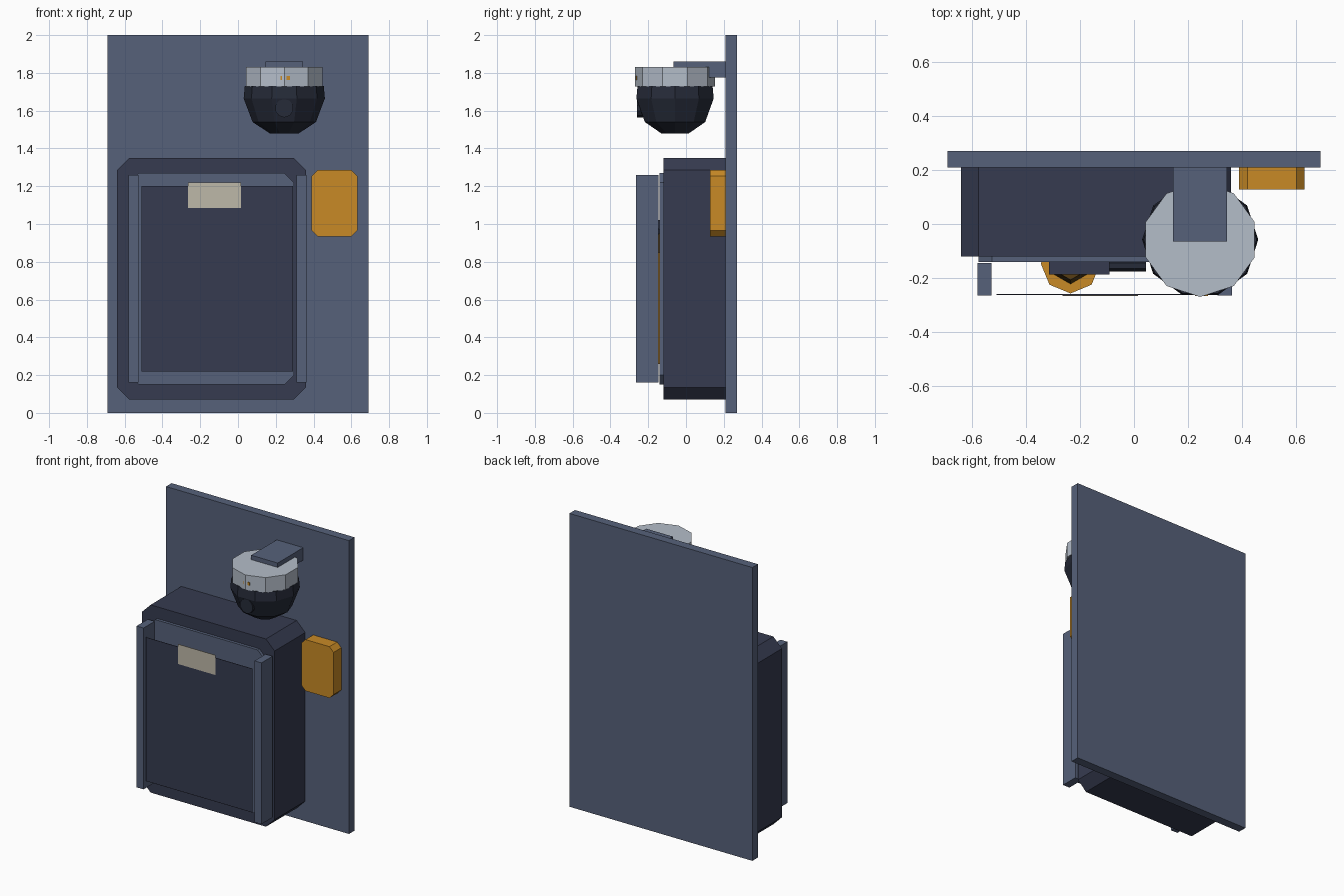
import bpy, bmesh, math
from mathutils import Matrix

cube = bpy.data.objects.get("Cube")
if cube:
    bpy.data.objects.remove(cube, do_unlink=True)


def material(name, hex_code):
    def linear(c):
        return c / 12.92 if c <= 0.04045 else ((c + 0.055) / 1.055) ** 2.4
    colour = [linear(int(hex_code[i:i + 2], 16) / 255) for i in (0, 2, 4)] + [1]
    mat = bpy.data.materials.new(name)
    mat.use_nodes = True
    mat.diffuse_color = colour
    mat.node_tree.nodes["Principled BSDF"].inputs["Base Color"].default_value = colour
    return mat


slate = material("slate blue", "56617a")
navy = material("dark navy", "363b50")
black = material("blue black", "262b39")
silver = material("pale silver", "b4bdc9")
amber = material("amber", "c88a26")
brown = material("dark brown", "573d14")
cream = material("cream", "beb8a8")


def finish(name, bm, mat):
    bmesh.ops.recalc_face_normals(bm, faces=bm.faces)
    mesh = bpy.data.meshes.new(name)
    bm.to_mesh(mesh)
    bm.free()
    mesh.materials.append(mat)
    obj = bpy.data.objects.new(name, mesh)
    bpy.context.collection.objects.link(obj)
    return obj


def block(name, mat, x, y, z, cut=0):
    """Box between limits; cut chamfers the four corners of its front outline."""
    (x0, x1), (y0, y1), (z0, z1) = x, y, z
    if cut:
        outline = [(x0 + cut, z0), (x1 - cut, z0), (x1, z0 + cut), (x1, z1 - cut),
                   (x1 - cut, z1), (x0 + cut, z1), (x0, z1 - cut), (x0, z0 + cut)]
    else:
        outline = [(x0, z0), (x1, z0), (x1, z1), (x0, z1)]
    bm = bmesh.new()
    front, back = [[bm.verts.new((px, d, pz)) for px, pz in outline] for d in (y0, y1)]
    bm.faces.new(front)
    bm.faces.new(back)
    for i in range(len(outline)):
        bm.faces.new((front[i - 1], front[i], back[i], back[i - 1]))
    return finish(name, bm, mat)


def lathe(name, mat, centre, profile, sides, phase=0):
    """Faceted upright solid from (radius, height) pairs; phase 0 puts a corner in front."""
    bm = bmesh.new()
    rings = []
    for r, z in profile:
        angles = [2 * math.pi * (i + phase) / sides for i in range(sides)]
        rings.append([bm.verts.new((centre[0] + r * math.sin(a),
                                    centre[1] - r * math.cos(a), z)) for a in angles])
    bm.faces.new(rings[0])
    bm.faces.new(rings[-1])
    for low, high in zip(rings, rings[1:]):
        for i in range(sides):
            bm.faces.new((low[i - 1], low[i], high[i], high[i - 1]))
    return finish(name, bm, mat)


def rod(name, mat, centre, radius, length, sides, axis):
    bm = bmesh.new()
    turn = Matrix.Rotation(math.pi / 2, 4, axis)
    bmesh.ops.create_cone(bm, cap_ends=True, segments=sides, radius1=radius, radius2=radius,
                          depth=length, matrix=Matrix.Translation(centre) @ turn)
    return finish(name, bm, mat)


# Wall panel and cabinet
block("wall_panel", slate, (-0.69, 0.69), (0.21, 0.27), (0, 2))
block("cabinet_housing", navy, (-0.64, 0.36), (-0.12, 0.21), (0.07, 1.35), 0.065)
block("cabinet_bezel", slate, (-0.576, 0.296), (-0.14, -0.12), (0.15, 1.27), 0.05)
for name, x in (("right_rail", -0.579), ("left_rail", 0.31)):
    block(name, slate, (x, x + 0.052), (-0.265, -0.145), (0.16, 1.26))
block("door_pane", navy, (-0.51, 0.292), (-0.262, -0.259), (0.22, 1.2))
block("door_label", cream, (-0.265, 0.015), (-0.266, -0.262), (1.085, 1.22))

# Bottle stored behind the door
tank = (-0.235, -0.147)
lathe("bottle", amber, tank, [(0.11, 0.26), (0.11, 0.85)], 8)
lathe("bottle_neck", brown, tank, [(0.075, 0.85), (0.06, 0.95)], 6)
block("bottle_valve", navy, (-0.315, -0.09), (-0.187, -0.13), (0.95, 1.02))
rod("valve_nozzle", black, (-0.025, -0.155, 0.96), 0.02, 0.14, 6, "Y")

# Call box beside the cabinet
block("side_box", amber, (0.389, 0.632), (0.127, 0.21), (0.935, 1.285), 0.031)

# Hanging dome camera
dome = (0.245, -0.058)
block("camera_bracket", slate, (0.145, 0.345), (-0.065, 0.21), (1.775, 1.86))
lathe("camera_collar", silver, dome, [(0.212, 1.727), (0.212, 1.83)], 10)
lathe("camera_dome", black, dome,
      [(0.077, 1.48), (0.168, 1.54), (0.215, 1.665), (0.209, 1.73)], 10, 0.5)
rod("camera_lens", black, (0.245, -0.235, 1.613), 0.049, 0.05, 10, "X")
block("camera_light", amber, (0.226, 0.274), (-0.266, -0.258), (1.763, 1.784))
